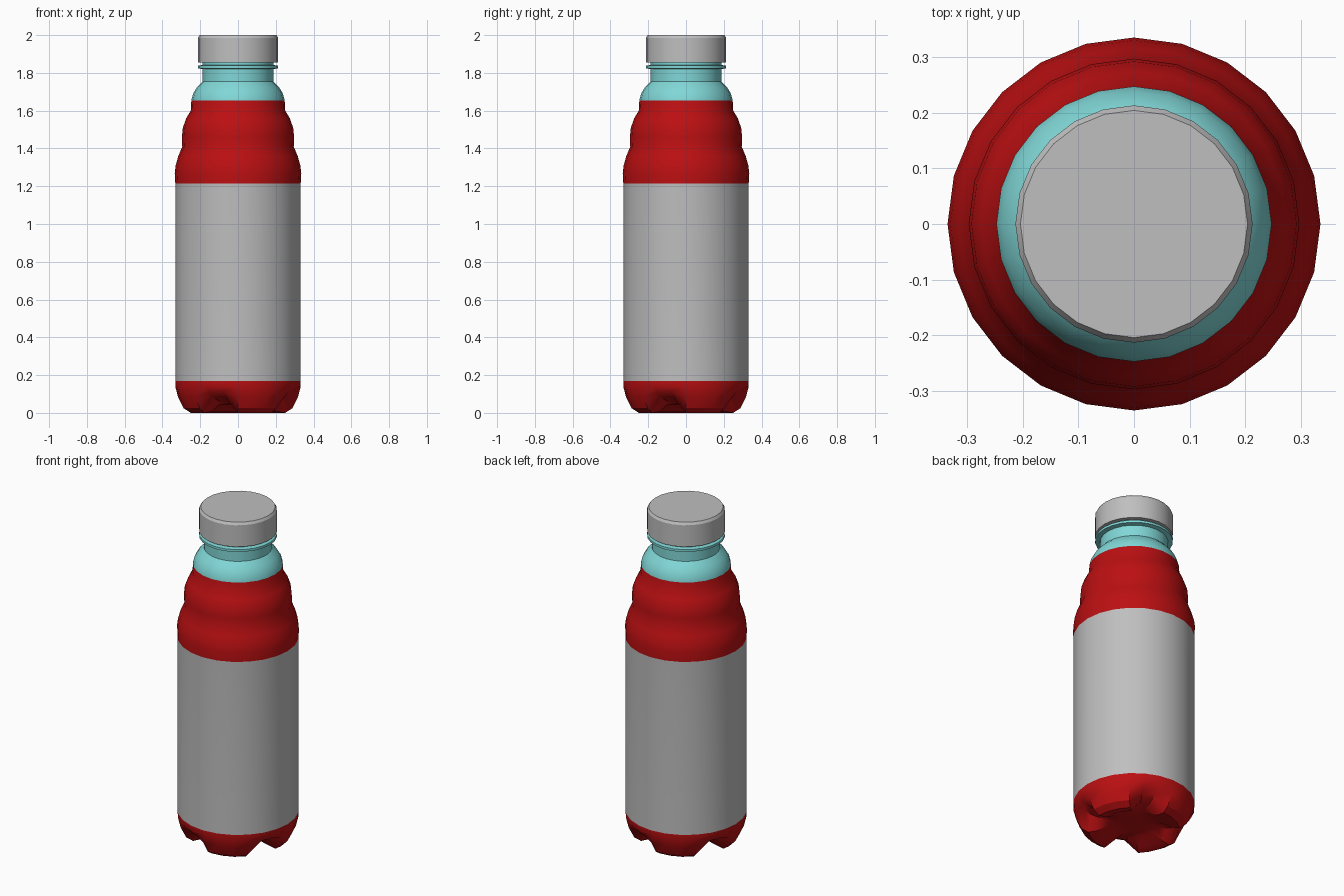
import bpy, bmesh, math

SIDES = 24

cube = bpy.data.objects.get("Cube")
if cube:
    bpy.data.objects.remove(cube)


def material(name, rgb):
    m = bpy.data.materials.new(name)
    m.use_nodes = True
    m.diffuse_color = (*rgb, 1)
    bsdf = next(n for n in m.node_tree.nodes if n.type == 'BSDF_PRINCIPLED')
    bsdf.inputs["Base Color"].default_value = (*rgb, 1)
    return m


red = material("red wrap", (0.5, 0.005, 0.006))
grey = material("light grey", (0.52, 0.52, 0.52))
cyan = material("pale cyan", (0.22, 0.68, 0.68))


def lathe(name, rows, mats, shape=None, pick=None):
    """Revolve (radius, height) rows from bottom to top and close both ends."""
    bm = bmesh.new()
    rings = []
    for i, (r, z) in enumerate(rows):
        ring = []
        for k in range(SIDES):
            a = 2 * math.pi * k / SIDES
            rr, zz = shape(i, k, r, z) if shape else (r, z)
            ring.append(bm.verts.new((rr * math.cos(a), rr * math.sin(a), zz)))
        rings.append(ring)
    for low, high in zip(rings, rings[1:]):
        for k in range(SIDES):
            n = (k + 1) % SIDES
            bm.faces.new((low[k], low[n], high[n], high[k]))
    bm.faces.new(rings[0][::-1])
    bm.faces.new(rings[-1])
    if pick:
        for f in bm.faces:
            f.material_index = pick(f.calc_center_median().z)
    mesh = bpy.data.meshes.new(name)
    bm.to_mesh(mesh)
    bm.free()
    for m in mats:
        mesh.materials.append(m)
    obj = bpy.data.objects.new(name, mesh)
    bpy.context.collection.objects.link(obj)
    bpy.ops.object.select_all(action='DESELECT')
    obj.select_set(True)
    bpy.context.view_layer.objects.active = obj
    bpy.ops.object.shade_smooth_by_angle(angle=math.radians(30))
    return obj


# Bottle: footed base, label band, two shoulder bulges, open shoulder
LABEL_LOW, LABEL_HIGH, WRAP_TOP = 0.17, 1.215, 1.655
base = [(0.08, 0.045), (0.14, 0.04), (0.2, 0.008), (0.25, 0.0),
        (0.288, 0.025), (0.318, 0.085), (0.332, 0.14)]
body = [(0.332, LABEL_LOW), (0.332, LABEL_HIGH), (0.335, 1.27), (0.33, 1.31),
        (0.316, 1.36), (0.295, 1.41), (0.297, 1.46), (0.292, 1.51),
        (0.274, 1.56), (0.25, 1.6), (0.247, WRAP_TOP), (0.238, 1.69),
        (0.217, 1.725), (0.187, 1.755)]

# Recesses between the four feet: ring number -> (pull in, lift)
recess = {1: (0, 0.01), 2: (0, 0.055), 3: (0.01, 0.075),
          4: (0.016, 0.065), 5: (0.012, 0.025)}


def feet(i, k, r, z):
    if k % 6 in (4, 5) and i in recess:
        pull, lift = recess[i]
        return r - pull, z + lift
    return r, z


def band(z):
    if z > WRAP_TOP:
        return 2
    return 1 if LABEL_LOW < z < LABEL_HIGH else 0


lathe("bottle_body", base + body, [red, grey, cyan], feet, band)

# Neck with its support flange
lathe("neck", [(0.187, 1.755), (0.187, 1.82), (0.213, 1.824), (0.213, 1.838),
               (0.187, 1.842), (0.187, 1.88)], [cyan])

# Screw cap with a small top bevel
lathe("cap", [(0.213, 1.855), (0.213, 1.985), (0.204, 2.0)], [grey])
